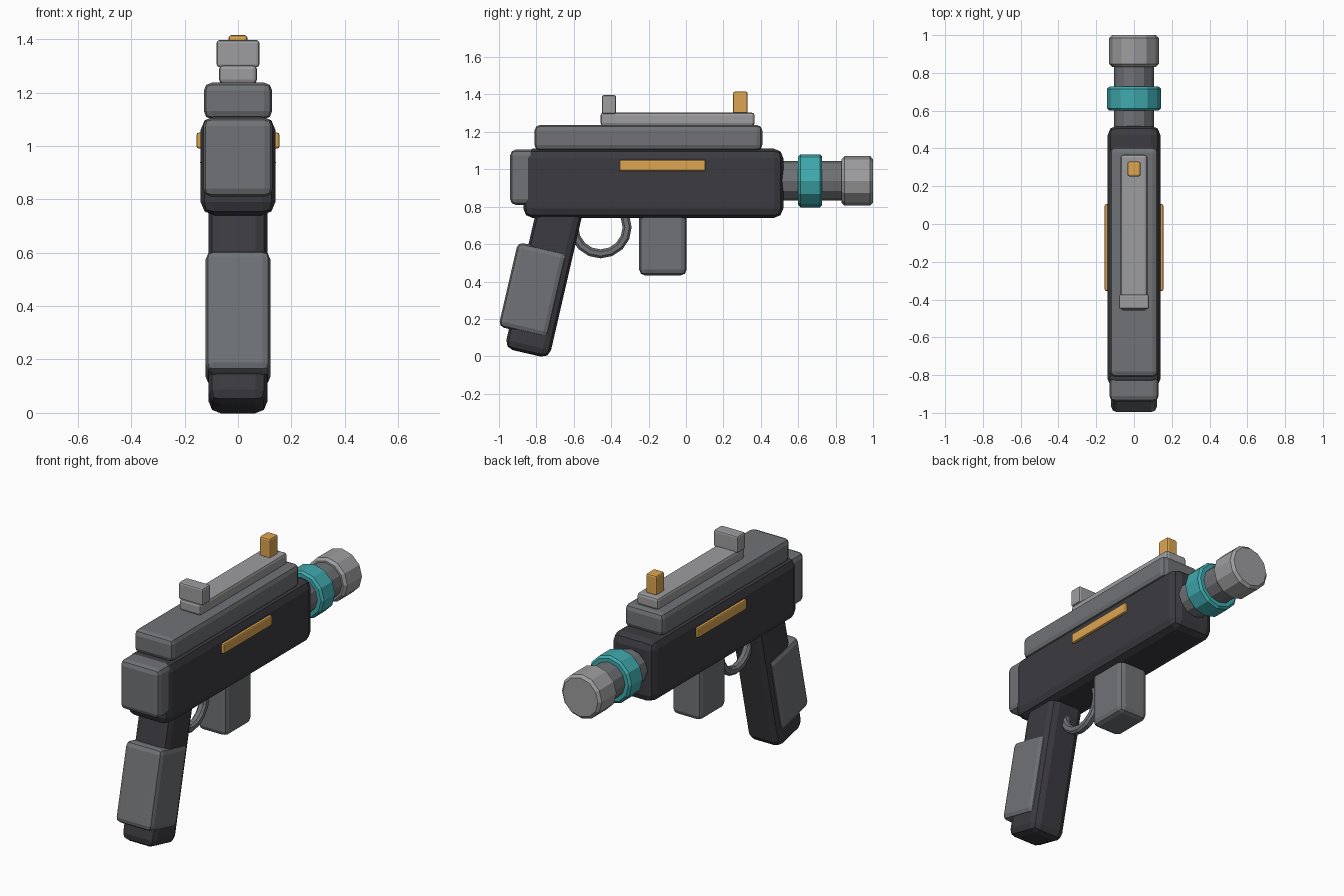
import bpy, bmesh
from math import radians
from mathutils import Matrix

if "Cube" in bpy.data.objects:
    bpy.data.objects.remove(bpy.data.objects["Cube"])


def material(name, rgb):
    m = bpy.data.materials.new(name)
    m.diffuse_color = (*rgb, 1)
    m.use_nodes = True
    m.node_tree.nodes["Principled BSDF"].inputs["Base Color"].default_value = m.diffuse_color
    return m


DARK = material("dark", (0.045, 0.043, 0.052))
MID = material("mid_grey", (0.16, 0.17, 0.18))
LIGHT = material("light_grey", (0.34, 0.34, 0.35))
GOLD = material("gold", (0.72, 0.38, 0.08))
TEAL = material("teal", (0.05, 0.40, 0.42))


def finish(name, bm, mat, bevel=0, segments=2):
    me = bpy.data.meshes.new(name)
    bm.to_mesh(me)
    bm.free()
    me.materials.append(mat)
    ob = bpy.data.objects.new(name, me)
    bpy.context.collection.objects.link(ob)
    if bevel:
        mod = ob.modifiers.new("bevel", "BEVEL")
        mod.width, mod.segments = bevel, segments
        mod.limit_method = "ANGLE"
        mod.angle_limit = radians(40)
    return ob


def box(name, x, y, z, mat, bevel, tilt=0):
    """Bevelled box from (min, max) ranges, tilted about its centre."""
    bm = bmesh.new()
    bmesh.ops.create_cube(bm, size=1)
    size = [b - a for a, b in (x, y, z)]
    mid = [(a + b) / 2 for a, b in (x, y, z)]
    bm.transform(Matrix.Translation(mid) @ Matrix.Rotation(radians(tilt), 4, "X")
                 @ Matrix.Diagonal((*size, 1)))
    return finish(name, bm, mat, bevel)


def tube(name, radius, y0, y1, mat, bevel=0):
    """Twelve-sided cylinder along the barrel axis."""
    bm = bmesh.new()
    bmesh.ops.create_cone(bm, cap_ends=True, segments=12, radius1=radius,
                          radius2=radius, depth=y1 - y0)
    bm.transform(Matrix.Translation((0, (y0 + y1) / 2, 0.938))
                 @ Matrix.Rotation(radians(-90), 4, "X"))
    return finish(name, bm, mat, bevel, 1)


def sym(w):
    return (-w, w)


# Receiver, rear cap and upper cover
box("receiver", sym(0.14), (-0.87, 0.52), (0.74, 1.11), DARK, 0.05)
box("rear_cap", sym(0.13), (-0.94, -0.80), (0.81, 1.105), MID, 0.03)
box("top_cover", sym(0.128), (-0.81, 0.408), (1.10, 1.237), MID, 0.03)

# Rail and sights
box("top_rail", sym(0.071), (-0.457, 0.367), (1.233, 1.303), LIGHT, 0.015)
box("rear_sight", sym(0.08), (-0.45, -0.373), (1.295, 1.396), LIGHT, 0.01)
box("front_sight", sym(0.035), (0.252, 0.33), (1.295, 1.415), GOLD, 0.01)

# Side stripes
for side, name in ((1, "right_stripe"), (-1, "left_stripe")):
    box(name, sorted((side * 0.13, side * 0.155)), (-0.355, 0.105),
        (0.99, 1.05), GOLD, 0.008)

# Barrel, ring and muzzle
tube("barrel", 0.106, 0.48, 0.90, MID)
tube("barrel_ring", 0.142, 0.60, 0.728, TEAL, 0.012)
tube("muzzle", 0.132, 0.832, 1.0, LIGHT, 0.015)

# Slanted grip and its wrap panel
box("grip", sym(0.11), (-0.885, -0.64), (0.0, 0.85), DARK, 0.045, -13)
grip = bpy.data.objects["grip"]
grip.location = (0, 0.007, 0.005)
box("grip_panel", sym(0.121), (-0.954, -0.684), (0.123, 0.587), MID, 0.03, -13)

# Magazine
box("magazine", sym(0.095), (-0.25, 0.003), (0.433, 0.80), MID, 0.03)

# Trigger guard: square-ish section swept round a ring
bm = bmesh.new()
section = [bm.verts.new((0, 0.142 + dy, dz)) for dy, dz in
           ((0.024, -0.012), (0.024, 0.012), (0.012, 0.024),
            (-0.012, 0.024), (-0.024, 0.012), (-0.024, -0.012),
            (-0.012, -0.024), (0.012, -0.024))]
edges = [bm.edges.new((section[i], section[(i + 1) % 8])) for i in range(8)]
bmesh.ops.spin(bm, geom=section + edges, axis=(0, 0, 1), cent=(0, 0, 0),
               angle=radians(360), steps=16, use_merge=True)
bmesh.ops.remove_doubles(bm, verts=bm.verts, dist=0.0005)
bm.transform(Matrix.Translation((0, -0.457, 0.69)) @ Matrix.Rotation(radians(90), 4, "Y"))
bmesh.ops.recalc_face_normals(bm, faces=bm.faces)
finish("trigger_guard", bm, MID)
